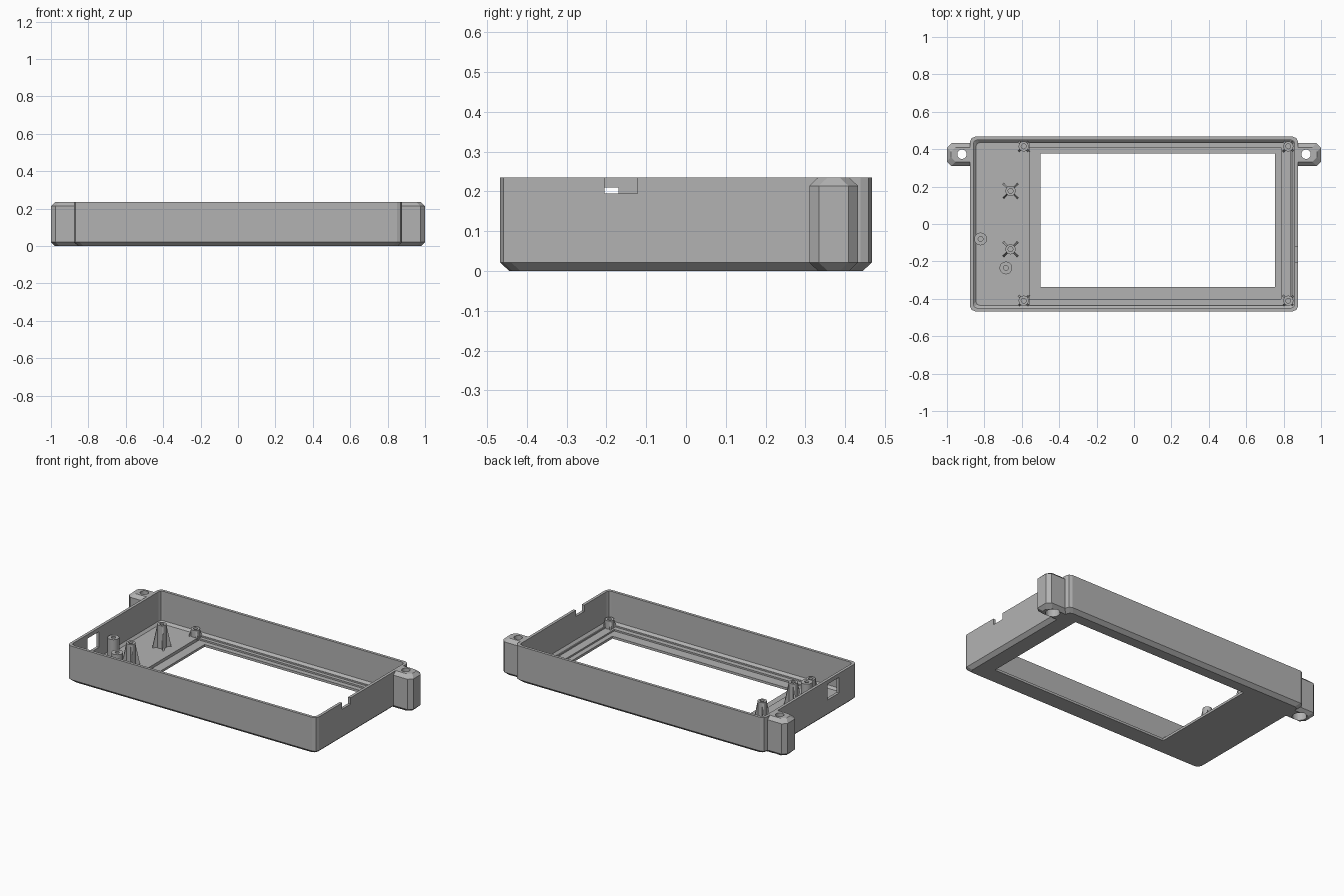
import bpy, bmesh
from math import sin, cos, pi, radians

if "Cube" in bpy.data.objects:
    bpy.data.objects.remove(bpy.data.objects["Cube"])

grey = bpy.data.materials.new("matte_grey")
grey.use_nodes = True
colour = (0.45, 0.45, 0.45, 1)
grey.diffuse_color = colour
grey.node_tree.nodes["Principled BSDF"].inputs["Base Color"].default_value = colour


def finish(name, bm):
    bmesh.ops.recalc_face_normals(bm, faces=bm.faces)
    mesh = bpy.data.meshes.new(name)
    bm.to_mesh(mesh)
    bm.free()
    mesh.materials.append(grey)
    ob = bpy.data.objects.new(name, mesh)
    bpy.context.collection.objects.link(ob)
    return ob


def rounded_rect(x0, x1, y0, y1, r, seg):
    if r == 0:
        return [(x1, y1), (x0, y1), (x0, y0), (x1, y0)]
    corners = [(x1 - r, y1 - r), (x0 + r, y1 - r), (x0 + r, y0 + r), (x1 - r, y0 + r)]
    return [(cx + r * cos(pi / 2 * (i + k / seg)), cy + r * sin(pi / 2 * (i + k / seg)))
            for i, (cx, cy) in enumerate(corners) for k in range(seg + 1)]


def block(name, x0, x1, y0, y1, levels, r=0, seg=1):
    """Closed solid from (z, inset) levels of a rounded rectangle."""
    bm = bmesh.new()
    rings = [[bm.verts.new((x, y, z)) for x, y in
              rounded_rect(x0 + d, x1 - d, y0 + d, y1 - d, r, seg)] for z, d in levels]
    for a, b in zip(rings, rings[1:]):
        for i in range(len(a)):
            j = (i + 1) % len(a)
            bm.faces.new((a[i], a[j], b[j], b[i]))
    bm.faces.new(rings[0][::-1])
    bm.faces.new(rings[-1])
    return finish(name, bm)


def cylinder(name, x, y, z0, z1, r):
    return block(name, x - r, x + r, y - r, y + r, [(z0, 0), (z1, 0)], r * 0.9999, 6)


def combine(target, other, operation):
    mod = target.modifiers.new(operation, 'BOOLEAN')
    mod.operation, mod.solver, mod.object = operation, 'EXACT', other
    bpy.context.view_layer.update()
    bpy.context.view_layer.objects.active = target
    bpy.ops.object.modifier_apply(modifier=mod.name)
    bpy.data.objects.remove(other)


# Outer case with chamfered bottom edge
W, D, H, WALL = 0.877, 0.467, 0.235, 0.018
case = block("case_shell", -W, W, -D, D, [(0, 0.023), (0.021, 0), (H, 0)], 0.028, 2)

# Mounting ears, joined to both sides
for s in (-1, 1):
    x0, x1 = sorted((s * 0.80, s * 1.0))
    ear = block("ear", x0, x1, 0.31, 0.432,
                [(0, 0.022), (0.021, 0), (0.214, 0), (H, 0.022)], 0.024, 1)
    combine(case, ear, 'UNION')

# Interior, stepped floor, display pocket and display window
FLOOR, LEDGE, POCKET = 0.034, 0.025, 0.015
IX, IY = W - WALL, D - WALL
cuts = [
    block("cavity", -IX, IX, -IY, IY, [(FLOOR, 0.014), (FLOOR + 0.014, 0), (0.3, 0)], 0.02, 2),
    block("ledge_cut", -0.56, 0.838, -0.433, 0.433, [(LEDGE, 0), (0.1, 0)]),
    block("pocket_cut", -0.56, 0.786, -0.402, 0.41, [(POCKET, 0), (0.1, 0)]),
    block("window_cut", -0.50, 0.754, -0.337, 0.378, [(-0.1, 0), (0.1, 0)]),
    # Side port and rim notch
    block("port_cut", -0.95, -0.80, -0.285, -0.17, [(0.11, 0), (0.21, 0)]),
    block("notch_cut", 0.80, 0.95, -0.205, -0.122, [(0.195, 0), (0.3, 0)]),
]
# Screw holes through the ears, wide from below
for s in (-1, 1):
    cuts.append(cylinder("screw_cut", s * 0.92, 0.373, -0.1, 0.3, 0.025))
    cuts.append(cylinder("screw_head_cut", s * 0.92, 0.373, -0.1, 0.17, 0.042))
for cut in cuts:
    combine(case, cut, 'DIFFERENCE')


def standoff(name, x, y, z0, z1, r, rib=0):
    """Hollow post, with four tapered diagonal ribs if rib is set."""
    bm = bmesh.new()
    n, bore = 20, 0.013
    profile = [(r, z0), (r, z1), (bore, z1), (bore, z1 - 0.04)]
    rings = [[bm.verts.new((x + q * cos(2 * pi * i / n), y + q * sin(2 * pi * i / n), z))
              for i in range(n)] for q, z in profile]
    for a, b in zip(rings, rings[1:]):
        for i in range(n):
            j = (i + 1) % n
            bm.faces.new((a[i], a[j], b[j], b[i]))
    bm.faces.new(rings[0])
    bm.faces.new(rings[-1])
    if rib:
        for k in range(4):
            c, s = cos(pi / 4 + k * pi / 2), sin(pi / 4 + k * pi / 2)
            tri = [(r * 0.8, z0), (rib, z0), (r, z1 - 0.01), (r * 0.8, z1 - 0.01)]
            sides = [[bm.verts.new((x + q * c - t * s, y + q * s + t * c, z)) for q, z in tri]
                     for t in (-0.005, 0.005)]
            for i in range(4):
                j = (i + 1) % 4
                bm.faces.new((sides[0][i], sides[0][j], sides[1][j], sides[1][i]))
            bm.faces.new(sides[0])
            bm.faces.new(sides[1])
    ob = finish(name, bm)
    bpy.ops.object.select_all(action='DESELECT')
    ob.select_set(True)
    bpy.context.view_layer.objects.active = ob
    bpy.ops.object.shade_smooth_by_angle(angle=radians(30))


# Corner posts for the display
for x in (-0.59, 0.825):
    for y in (-0.41, 0.415):
        standoff("display_post", x, y, 0.02, 0.078, 0.027, 0.042)
# Tall ribbed posts and plain posts for the circuit board
for y in (0.177, -0.135):
    standoff("tall_post", -0.66, y, 0.03, 0.18, 0.027, 0.056)
for x, y in ((-0.82, -0.08), (-0.685, -0.235)):
    standoff("plain_post", x, y, 0.03, 0.15, 0.034)
